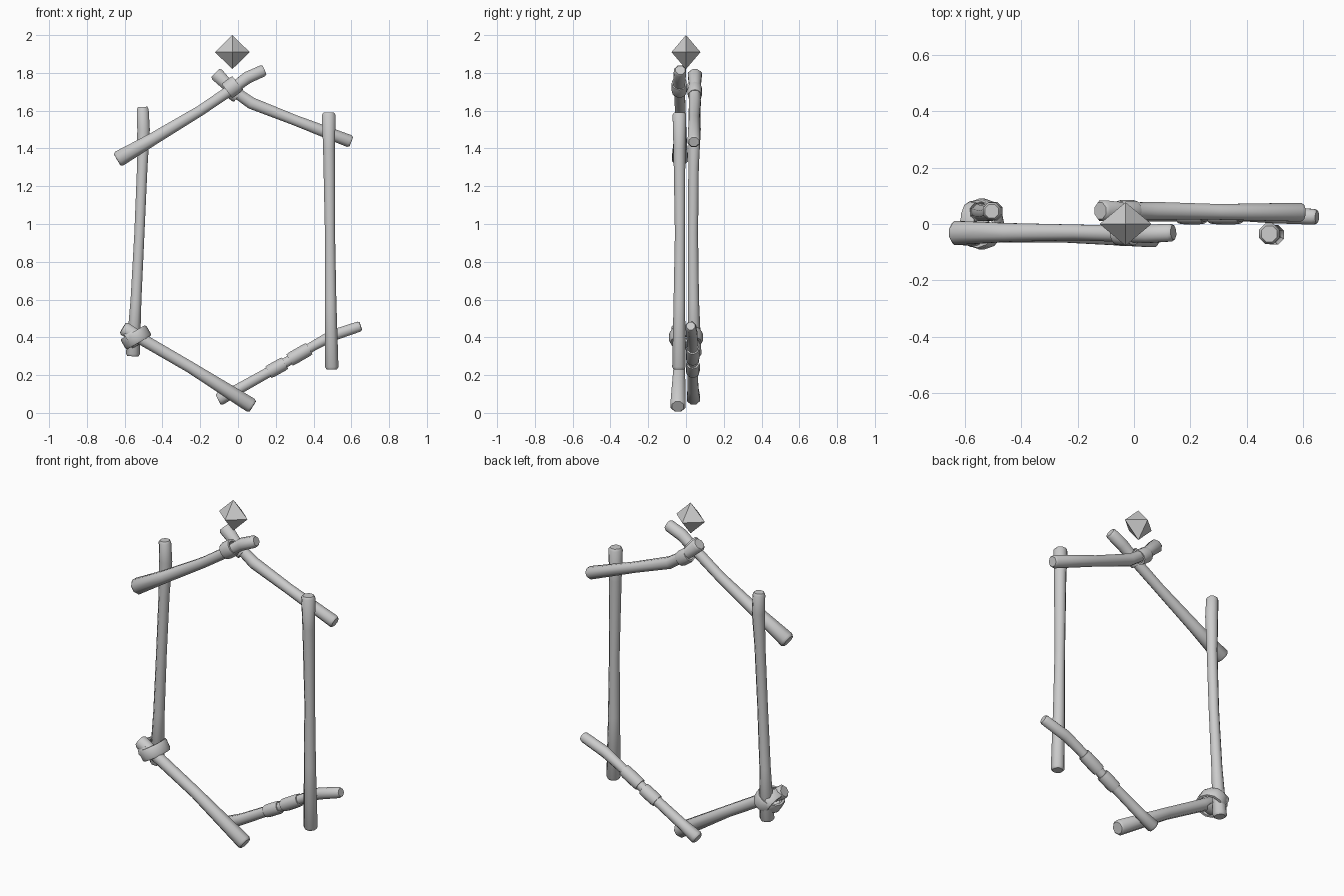
import bpy, bmesh, math
from mathutils import Vector

cube = bpy.data.objects.get("Cube")
if cube:
    bpy.data.objects.remove(cube)

grey = bpy.data.materials.new("plain_grey")
grey.use_nodes = True
COLOUR = (0.6, 0.6, 0.6, 1)
grey.diffuse_color = COLOUR
grey.node_tree.nodes["Principled BSDF"].inputs["Base Color"].default_value = COLOUR


def finish(name, bm, smooth=True):
    bmesh.ops.recalc_face_normals(bm, faces=bm.faces)
    mesh = bpy.data.meshes.new(name)
    bm.to_mesh(mesh)
    bm.free()
    mesh.materials.append(grey)
    obj = bpy.data.objects.new(name, mesh)
    bpy.context.collection.objects.link(obj)
    if smooth:
        bpy.ops.object.select_all(action='DESELECT')
        obj.select_set(True)
        bpy.context.view_layer.objects.active = obj
        bpy.ops.object.shade_smooth_by_angle(angle=math.radians(48))
    return obj


def bridge(bm, a, b):
    n = len(a)
    for i in range(n):
        bm.faces.new((a[i], a[(i + 1) % n], b[(i + 1) % n], b[i]))


def stick(name, path, sides=8):
    """Eight-sided tube through (x, y, z, radius) points with chamfered ends."""
    pts = [Vector(p[:3]) for p in path]
    bm = bmesh.new()
    rings = []

    def ring(centre, axis, radius):
        u = axis.cross(Vector((0, 1, 0))).normalized()
        v = axis.cross(u).normalized()
        angles = [(i + 0.5) * math.tau / sides for i in range(sides)]
        rings.append([bm.verts.new(centre + radius * (u * math.cos(t) + v * math.sin(t)))
                      for t in angles])

    last = len(pts) - 1
    for i, p in enumerate(pts):
        axis = (pts[min(i + 1, last)] - pts[max(i - 1, 0)]).normalized()
        r = path[i][3]
        if i == 0:
            ring(p, axis, r * 0.78)
            ring(p + axis * 0.012, axis, r)
        elif i == last:
            ring(p - axis * 0.012, axis, r)
            ring(p, axis, r * 0.78)
        else:
            ring(p, axis, r)
    for a, b in zip(rings, rings[1:]):
        bridge(bm, a, b)
    bm.faces.new(rings[0])
    bm.faces.new(rings[-1])
    return finish(name, bm)


def band(name, centre, axis, wide, deep, half, inner=0.8, sides=12):
    """Hollow oval lashing whose axis lies in the x-z plane."""
    axis = Vector(axis).normalized()
    u = axis.cross(Vector((0, 1, 0))).normalized()
    c = Vector(centre)
    bm = bmesh.new()
    rings = []
    section = ((inner, -1), (0.94, -1), (1, -0.65), (1, 0.65), (0.94, 1), (inner, 1))
    for scale, along in section:
        loop = []
        for i in range(sides):
            t = i * math.tau / sides
            loop.append(bm.verts.new(c + axis * half * along + scale * (
                u * wide * math.cos(t) + Vector((0, deep * math.sin(t), 0)))))
        rings.append(loop)
    for a, b in zip(rings, rings[1:] + rings[:1]):
        bridge(bm, a, b)
    return finish(name, bm)


# Uprights
stick("right_post", [(-0.505, 0.045, 1.62, .034), (-0.50, 0.045, 1.5, .036),
                     (-0.507, 0.04, 1.3, .030), (-0.522, 0.037, 0.95, .029),
                     (-0.54, 0.04, 0.6, .031), (-0.557, 0.045, 0.30, .040)])
stick("left_post", [(0.48, -0.035, 1.59, .039), (0.482, -0.035, 1.4, .034),
                    (0.487, -0.032, 0.95, .029), (0.49, -0.035, 0.6, .033),
                    (0.497, -0.038, 0.23, .038)])

# Upper pair of slanted sticks
stick("upper_right_stick", [(-0.64, -0.032, 1.34, .046), (-0.45, -0.03, 1.45, .036),
                            (-0.2, -0.03, 1.60, .030), (-0.03, -0.035, 1.715, .031),
                            (0.05, -0.035, 1.775, .035), (0.14, -0.03, 1.815, .034)])
stick("upper_left_stick", [(-0.12, 0.047, 1.80, .040), (-0.03, 0.047, 1.71, .031),
                           (0.07, 0.047, 1.64, .034), (0.3, 0.043, 1.55, .030),
                           (0.60, 0.042, 1.435, .036)])

# Lower pair of slanted sticks
stick("lower_right_stick", [(-0.61, -0.04, 0.45, .040), (-0.5, -0.035, 0.385, .034),
                            (-0.25, -0.035, 0.24, .033), (0.078, -0.043, 0.034, .043)])
stick("lower_left_stick", [(-0.105, 0.04, 0.07, .038), (0.0, 0.037, 0.125, .031),
                           (0.25, 0.035, 0.265, .028), (0.4, 0.035, 0.355, .028),
                           (0.5, 0.032, 0.41, .032), (0.65, 0.025, 0.46, .030)])

# Lashings at the crossings and along the lower left stick
band("upper_front_lashing", (-0.03, -0.035, 1.725), (0.8, 0, 0.6), .048, .043, .035, 0.7)
band("upper_back_lashing", (-0.025, 0.047, 1.70), (0.8, 0, -0.6), .043, .039, .035, 0.7)
band("corner_lashing", (-0.54, 0.0, 0.40), (-0.5, 0, 0.86), .078, .09, .032, 0.78)
band("corner_cross_lashing", (-0.565, 0.0, 0.405), (0.75, 0, 0.45), .058, .082, .028, 0.78)
band("stick_wrap_lower", (0.205, 0.036, 0.239), (0.87, 0, 0.48), .036, .037, .05, 0.7)
band("stick_wrap_upper", (0.325, 0.035, 0.31), (0.87, 0, 0.5), .036, .036, .06, 0.7)

# Floating eight-faced gem
bm = bmesh.new()
centre = Vector((-0.03, 0.0, 1.91))
girdle = [bm.verts.new(centre + Vector(d)) for d in
          ((.092, 0, 0), (0, .077, 0), (-.092, 0, 0), (0, -.077, 0))]
for tip_z in (0.09, -0.09):
    tip = bm.verts.new(centre + Vector((0, 0, tip_z)))
    for i in range(4):
        bm.faces.new((girdle[i], girdle[(i + 1) % 4], tip))
finish("gem", bm, smooth=False)
